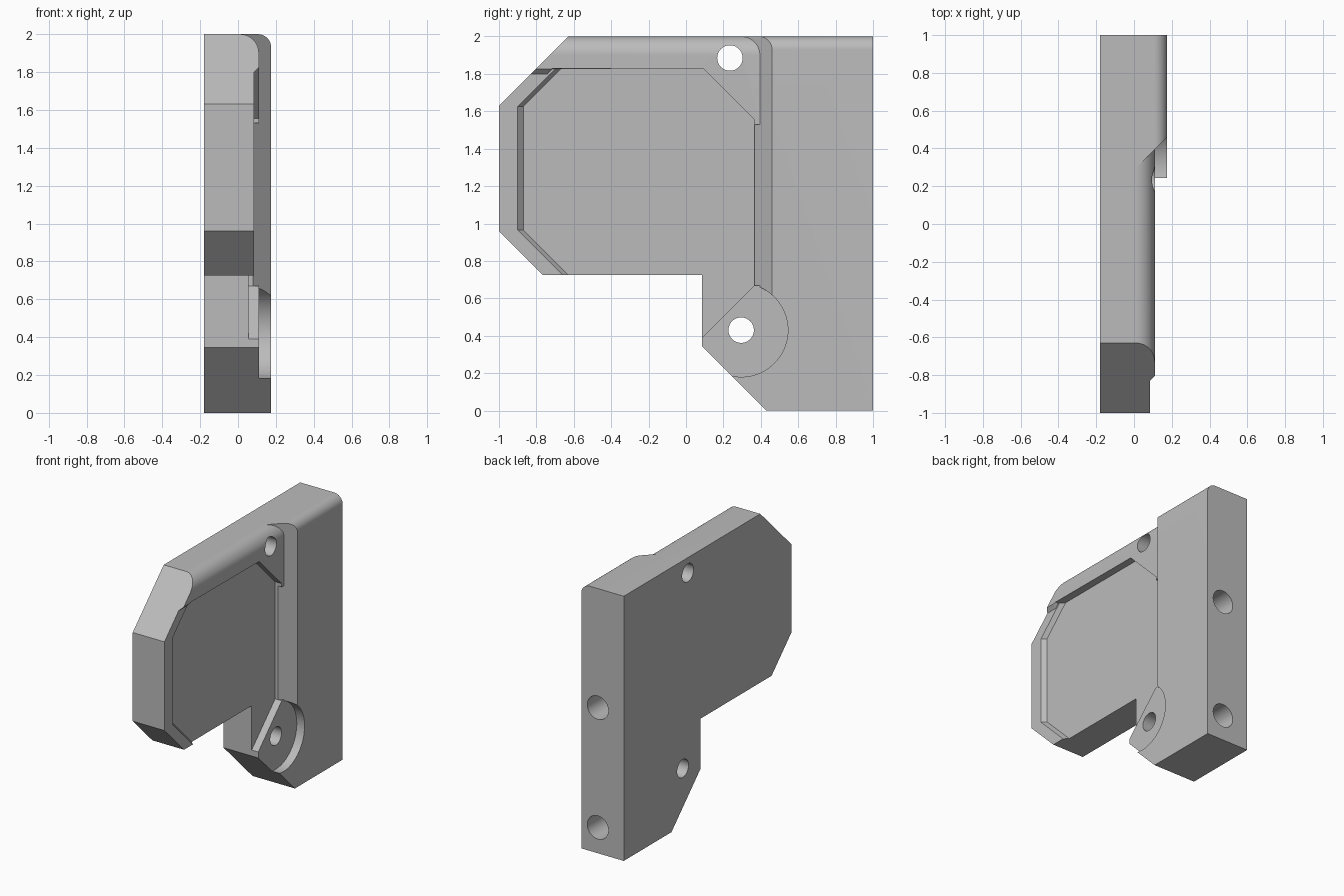
import bpy, bmesh, math
from mathutils import Vector, Matrix

cube = bpy.data.objects.get("Cube")
if cube:
    bpy.data.objects.remove(cube, do_unlink=True)

grey = bpy.data.materials.new("plain grey")
grey.use_nodes = True
colour = (0.5, 0.5, 0.5, 1)
grey.diffuse_color = colour
grey.node_tree.nodes["Principled BSDF"].inputs["Base Color"].default_value = colour


def to_object(name, bm):
    bmesh.ops.recalc_face_normals(bm, faces=bm.faces)
    mesh = bpy.data.meshes.new(name)
    bm.to_mesh(mesh)
    bm.free()
    mesh.materials.append(grey)
    obj = bpy.data.objects.new(name, mesh)
    bpy.context.collection.objects.link(obj)
    return obj


def loft(name, start, end, round_top=0):
    """Solid between two matching outlines of 3D points."""
    bm = bmesh.new()
    a = [bm.verts.new(p) for p in start]
    b = [bm.verts.new(p) for p in end]
    bm.faces.new(a)
    bm.faces.new(b)
    for i in range(len(a)):
        j = (i + 1) % len(a)
        bm.faces.new((a[i], a[j], b[j], b[i]))
    if round_top:
        edges = [e for e in bm.edges if all(v in b and v.co.z > 1.99 for v in e.verts)]
        bmesh.ops.bevel(bm, geom=edges, offset=round_top, segments=12,
                        profile=0.5, affect='EDGES')
    return to_object(name, bm)


def slab(name, pts, x0, x1, end=None, round_top=0):
    """Side outline (y, z) carried from x0 to x1."""
    return loft(name, [(x0, *p) for p in pts], [(x1, *p) for p in end or pts], round_top)


def column(name, pts, z0, z1):
    """Plan outline (x, y) carried from z0 to z1."""
    return loft(name, [(*p, z0) for p in pts], [(*p, z1) for p in pts])


def rod(name, centre, radius, length, axis):
    bm = bmesh.new()
    turn = Vector((0, 0, 1)).rotation_difference(Vector(axis)).to_matrix().to_4x4()
    bmesh.ops.create_cone(bm, cap_ends=True, segments=64, radius1=radius, radius2=radius,
                          depth=length, matrix=Matrix.Translation(centre) @ turn)
    return to_object(name, bm)


def combine(obj, tool, operation='DIFFERENCE'):
    mod = obj.modifiers.new("combine", 'BOOLEAN')
    mod.operation, mod.solver, mod.object = operation, 'EXACT', tool
    graph = bpy.context.evaluated_depsgraph_get()
    obj.data = bpy.data.meshes.new_from_object(obj.evaluated_get(graph))
    obj.modifiers.clear()
    bpy.data.objects.remove(tool, do_unlink=True)


outline = [(1, 0), (1, 2), (-.63, 2), (-1, 1.63), (-1, .96), (-.765, .725),
           (.085, .725), (.085, .345), (.43, 0)]

# Plate with rounded top rim
plate = slab("bracket_plate", outline, -.18, .11, round_top=.1)

# Shallow cut that leaves the front rim and the top rim
shared = [(.095, 1.825), (.365, 1.555), (.365, .67), (.035, .34), (.035, .6)]
low = [(-1.1, .6), (-1.1, 1.8), (-.74, 1.8), (-.715, 1.825)]
high = [(-1.1, .6), (-1.1, 1.83), (-.74, 1.83), (-.715, 1.83), (.095, 1.825)]
combine(plate, slab("rim_cut", low + shared, .085, .115, end=high[:4] + shared))

# Deep panel recess with sloping sides along the front rim
panel = [(-.505, .6), (-.87, .965), (-.87, 1.625), (-.67, 1.825)]
wider = [(y - .04, z) for y, z in panel]
combine(plate, slab("panel_cut", panel + shared, .055, .095, end=wider + shared))

# Thick back block with a slanted front wall
block = slab("back_block", outline, -.18, .175, round_top=.07)
wedge = [(-.3, -1.1), (-.3, -.015), (.3, .585), (.3, -1.1)]
combine(block, column("wall_cut", wedge, .45, 2.1))
combine(block, rod("ear_cut", (.21, .295, .43), .25, .2, (1, 0, 0)))

# Keep only the block's part behind the panel before joining
combine(block, slab("panel_clearance", panel + shared, .055, .3, end=wider + shared))
combine(plate, block, 'UNION')

# Slanted wall carried down to the panel
combine(plate, column("wall_foot_cut", [(.08, .3), (.08, .365), (.2, .485), (.2, .3)], .67, 1.53))

# Cross holes and blind holes in the back
for y, z in [(.235, 1.885), (.295, .43)]:
    combine(plate, rod("cross_hole", (0, y, z), .068, 1, (1, 0, 0)))
for z in (1.1, .195):
    combine(plate, rod("back_hole", (.037, 1, z), .088, .6, (0, 1, 0)))

# Tidy coplanar seams, then shade
bm = bmesh.new()
bm.from_mesh(plate.data)
bmesh.ops.remove_doubles(bm, verts=bm.verts, dist=.0002)
bmesh.ops.dissolve_limit(bm, angle_limit=math.radians(.5), verts=bm.verts, edges=bm.edges)
bm.to_mesh(plate.data)
bm.free()
bpy.ops.object.select_all(action='DESELECT')
plate.select_set(True)
bpy.context.view_layer.objects.active = plate
bpy.ops.object.shade_smooth_by_angle(angle=math.radians(30))
